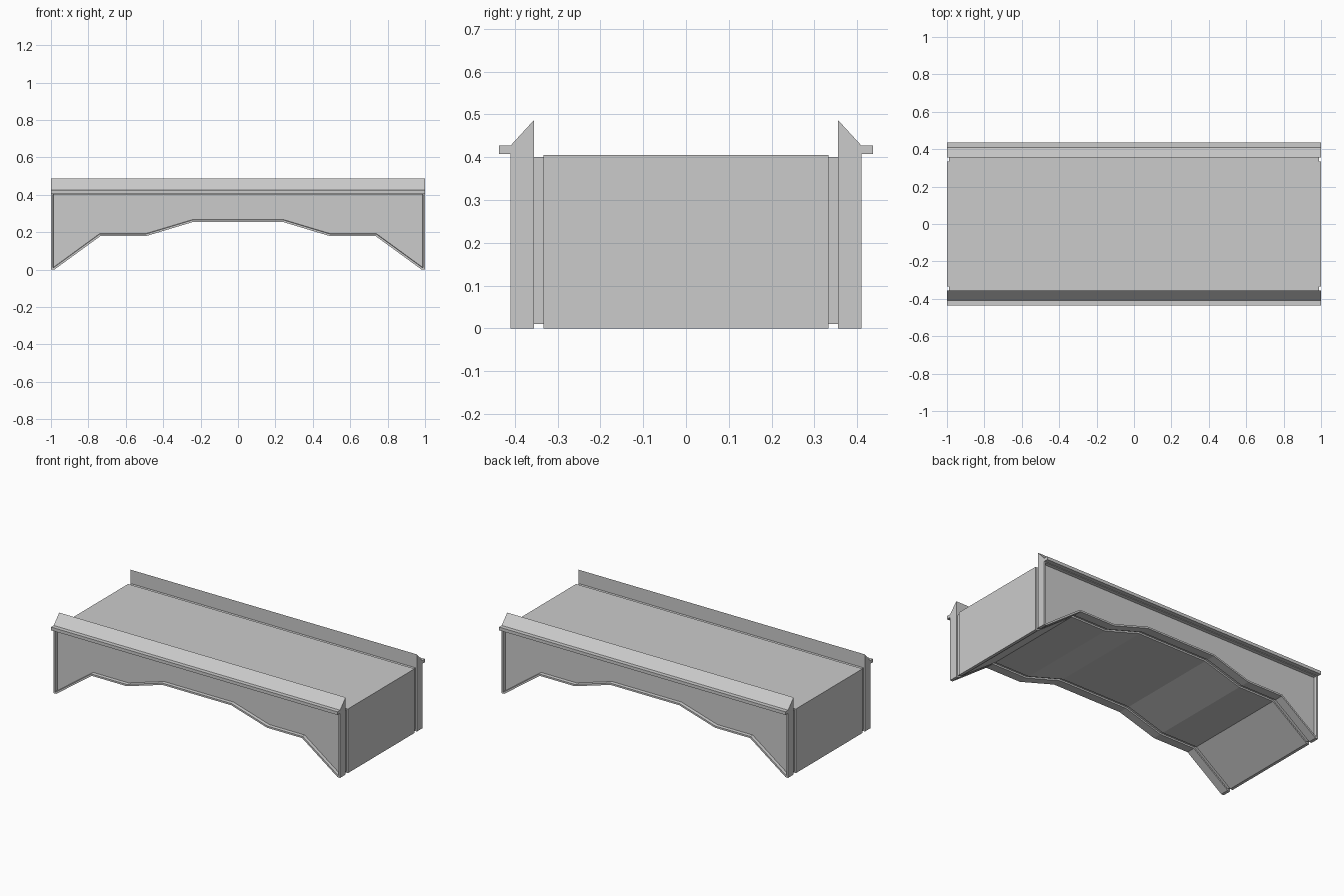
import bpy, bmesh
from mathutils import Vector

if "Cube" in bpy.data.objects:
    bpy.data.objects.remove(bpy.data.objects["Cube"])

# Right half of the stepped arch, from foot to crown
ARCH = [(0.982, 0.0), (0.735, 0.18), (0.49, 0.18), (0.24, 0.255)]


def outline(top, half=1.0, lift=0.0):
    """Closed x-z outline of the span with the arch cut from below."""
    right = [(half, top), (half, lift)] + [(min(x, half - 0.005), z + lift) for x, z in ARCH]
    return right + [(-x, z) for x, z in reversed(right)]


def prism(name, pts, start, end, axis, recess=0.0, mirror=False):
    """Extrude a profile along y (x-z points) or x (y-z points)."""
    bm = bmesh.new()
    place = (lambda p: (p[0], start, p[1])) if axis == 'Y' else (lambda p: (start, p[0], p[1]))
    face = bm.faces.new([bm.verts.new(place(p)) for p in pts])
    ext = bmesh.ops.extrude_face_region(bm, geom=[face], use_keep_orig=True)
    step = Vector((0, end - start, 0)) if axis == 'Y' else Vector((end - start, 0, 0))
    bmesh.ops.translate(bm, vec=step,
                        verts=[g for g in ext['geom'] if isinstance(g, bmesh.types.BMVert)])
    bmesh.ops.recalc_face_normals(bm, faces=bm.faces[:])
    if recess:
        # Raised border around a sunken panel
        for width in (0.011, 0.002):
            bmesh.ops.inset_region(bm, faces=[face], thickness=width, use_even_offset=True)
        bmesh.ops.translate(bm, vec=(0, recess, 0), verts=face.verts[:])
    mesh = bpy.data.meshes.new(name)
    bm.to_mesh(mesh)
    bm.free()
    obj = bpy.data.objects.new(name, mesh)
    bpy.context.collection.objects.link(obj)
    if mirror:
        mod = obj.modifiers.new("both_sides", 'MIRROR')
        mod.use_axis = (False, True, False)
        mod.use_clip = False
        mod.use_mirror_merge = False
    return obj


# Road deck with solid ends and arched underside
prism("deck", outline(0.405), -0.333, 0.333, 'Y')

# Slightly inset joint between deck and side walls
prism("joint_strip", outline(0.40, 0.99, 0.01), -0.355, -0.333, 'Y', mirror=True)

# Framed side walls
prism("side_wall", outline(0.414), -0.41, -0.355, 'Y', recess=0.02, mirror=True)

# Sloped parapet on top of each wall
prism("parapet", [(-0.355, 0.414), (-0.355, 0.487), (-0.41, 0.427), (-0.41, 0.414)],
      -1, 1, 'X', mirror=True)

# Projecting ledge along the outside
prism("ledge", [(-0.41, 0.407), (-0.41, 0.427), (-0.437, 0.427), (-0.437, 0.407)],
      -1, 1, 'X', mirror=True)
